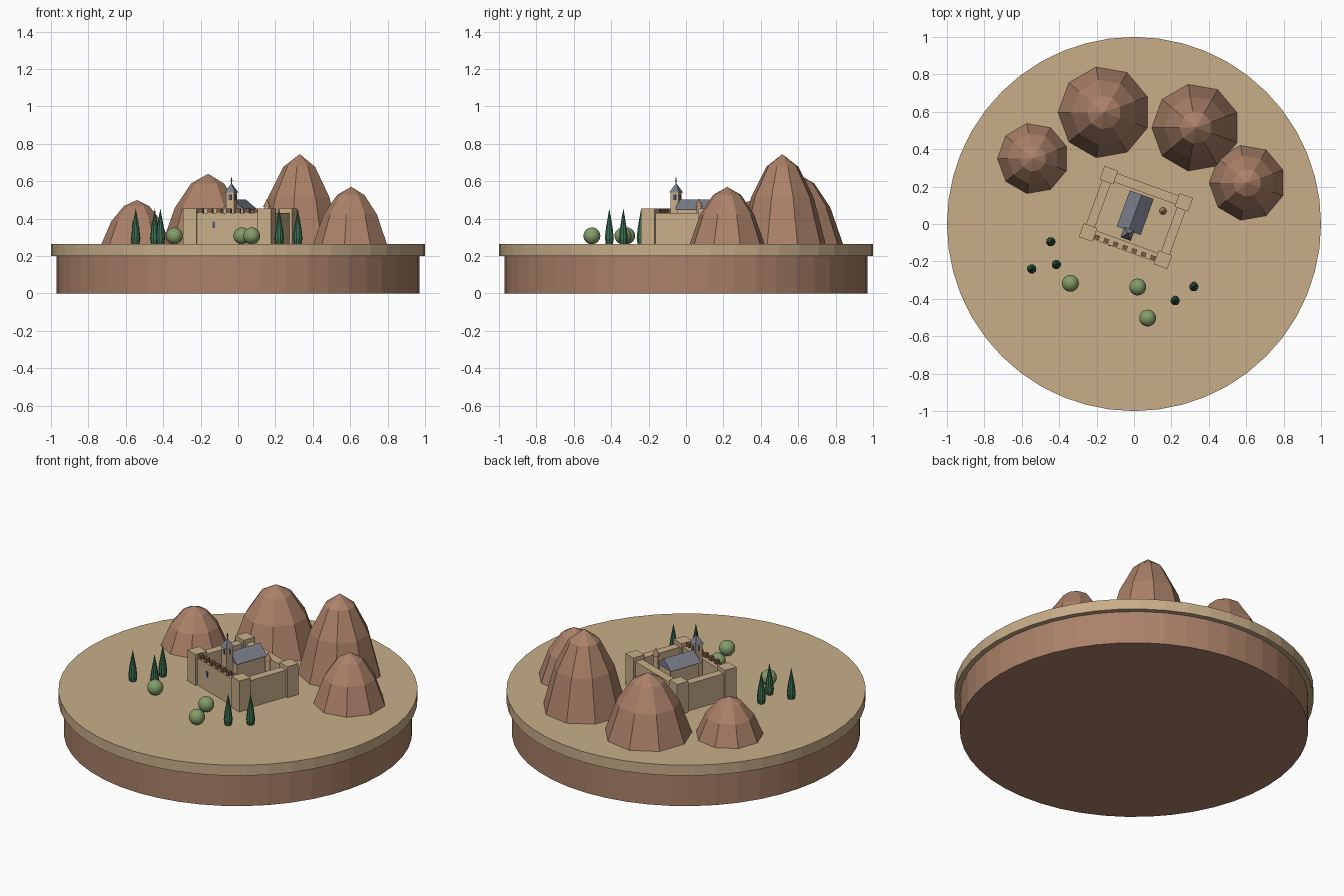
import bpy, bmesh, math
from mathutils import Matrix, Vector

cube = bpy.data.objects.get("Cube")
if cube:
    bpy.data.objects.remove(cube, do_unlink=True)


def material(name, r, g, b):
    m = bpy.data.materials.new(name)
    m.use_nodes = True
    m.diffuse_color = (r, g, b, 1)
    m.node_tree.nodes["Principled BSDF"].inputs["Base Color"].default_value = (r, g, b, 1)
    return m


SAND = material("sandstone", 0.58, 0.42, 0.25)
ROCK = material("brown_rock", 0.41, 0.22, 0.14)
WOOD = material("dark_brown", 0.22, 0.11, 0.06)
SLATE = material("slate_roof", 0.19, 0.205, 0.25)
GLASS = material("window_blue", 0.09, 0.11, 0.17)
CYPRESS = material("cypress_green", 0.045, 0.16, 0.085)
BUSH = material("olive_green", 0.23, 0.33, 0.14)

GROUND = 0.265
CASTLE = Matrix.Translation((0.01, 0.035, GROUND)) @ Matrix.Rotation(math.radians(-20), 4, "Z")


def finish(name, bm, mat, matrix=Matrix()):
    bmesh.ops.recalc_face_normals(bm, faces=bm.faces)
    me = bpy.data.meshes.new(name)
    bm.to_mesh(me)
    bm.free()
    me.materials.append(mat)
    ob = bpy.data.objects.new(name, me)
    ob.matrix_world = matrix
    bpy.context.collection.objects.link(ob)
    return ob


def lathe(name, profile, sides, mat, matrix=Matrix(), turn=0.0):
    """Revolve (radius, height) points; a zero radius makes a tip."""
    bm = bmesh.new()
    rings = []
    for r, z in profile:
        if r == 0:
            rings.append([bm.verts.new((0, 0, z))])
        else:
            angles = [math.radians(turn) + math.tau * i / sides for i in range(sides)]
            rings.append([bm.verts.new((r * math.cos(a), r * math.sin(a), z)) for a in angles])
    for low, high in zip(rings, rings[1:]):
        for i in range(sides):
            j = (i + 1) % sides
            if len(high) == 1:
                bm.faces.new((low[i], low[j], high[0]))
            else:
                bm.faces.new((low[i], low[j], high[j], high[i]))
    for ring in (rings[0], rings[-1]):
        if len(ring) > 1:
            bm.faces.new(ring)
    return finish(name, bm, mat, matrix)


def box(name, centre, size, mat):
    """Box in castle space; centre gives x, y and the bottom height."""
    bm = bmesh.new()
    x, y, z = centre
    place = Matrix.Translation((x, y, z + size[2] / 2)) @ Matrix.Diagonal((*size, 1))
    bmesh.ops.create_cube(bm, size=1, matrix=place)
    return finish(name, bm, mat, CASTLE)


def in_castle(x, y, z=0):
    return CASTLE @ Matrix.Translation((x, y, z))


# Round base and ground slab
lathe("base", [(0.97, 0), (0.97, 0.2)], 48, ROCK)
lathe("ground_slab", [(1, 0.2), (1, GROUND)], 48, SAND)

# Domed nine-sided mountains
for i, (x, y, r, h) in enumerate([(-0.54, 0.35, 0.19, 0.235), (-0.16, 0.597, 0.246, 0.375),
                                  (0.33, 0.515, 0.235, 0.48), (0.605, 0.22, 0.203, 0.305)]):
    dome = [(r, 0), (r * 0.72, h * 0.52), (r * 0.37, h * 0.86), (0, h)]
    lathe(f"mountain_{i + 1}", dome, 9, ROCK, Matrix.Translation((x, y, GROUND)), 20)

# Castle walls and corner towers
HX, HY, WALL, WALL_H = 0.213, 0.163, 0.05, 0.165
for sy, name in ((-1, "front_wall"), (1, "back_wall")):
    box(name, (0, sy * HY, 0), (2 * HX, WALL, WALL_H), SAND)
for sx, name in ((-1, "right_wall"), (1, "left_wall")):
    box(name, (sx * HX, 0, 0), (WALL, 2 * HY, WALL_H), SAND)
for sx in (-1, 1):
    for sy in (-1, 1):
        side = ("front" if sy < 0 else "back") + ("_right" if sx < 0 else "_left")
        box(side + "_tower", (sx * HX, sy * HY, 0), (0.077, 0.077, 0.19), SAND)

# Battlements on the front wall
for i in range(7):
    box(f"merlon_{i + 1}", ((i - 3) * 0.053, -HY - 0.008, WALL_H), (0.026, 0.022, 0.024), WOOD)
box("front_wall_window", (-0.08, -HY - WALL / 2, 0.085), (0.014, 0.006, 0.034), GLASS)

# Chapel with a gabled roof along its length
CX = -0.012
box("chapel", (CX, 0.022, 0), (0.11, 0.19, 0.188), SAND)
bm = bmesh.new()
gable = [Vector((CX + dx, -0.08, z)) for dx, z in ((-0.068, 0.183), (0.068, 0.183), (0, 0.238))]
face = bm.faces.new([bm.verts.new(p) for p in gable])
grown = bmesh.ops.extrude_face_region(bm, geom=[face], use_keep_orig=True)["geom"]
bmesh.ops.translate(bm, vec=(0, 0.205, 0), verts=[v for v in grown if isinstance(v, bmesh.types.BMVert)])
finish("chapel_roof", bm, SLATE, CASTLE)

# Bell tower with windows, pointed roof and cross
BY = -0.098
box("bell_tower", (CX, BY, 0), (0.046, 0.046, 0.278), SAND)
for s, name in ((-1, "front"), (1, "back")):
    box(f"bell_window_{name}", (CX, BY + s * 0.023, 0.235), (0.014, 0.005, 0.028), GLASS)
for s, name in ((-1, "right"), (1, "left")):
    box(f"bell_window_{name}", (CX + s * 0.023, BY, 0.235), (0.005, 0.014, 0.028), GLASS)
lathe("bell_tower_roof", [(0.041, 0.275), (0, 0.325)], 4, SLATE, in_castle(CX, BY), 45)
box("cross_post", (CX, BY, 0.318), (0.005, 0.005, 0.037), WOOD)
box("cross_arm", (CX, BY, 0.338), (0.018, 0.005, 0.005), WOOD)

# Slim round turret in the courtyard
TURRET = Matrix.Translation((0.155, 0.07, GROUND))
lathe("turret", [(0.014, 0), (0.014, 0.2)], 12, SAND, TURRET)
lathe("turret_roof", [(0.021, 0.197), (0, 0.243)], 12, ROCK, TURRET)

# Cypress trees
for i, (x, y) in enumerate([(-0.445, -0.095), (-0.415, -0.217), (-0.547, -0.24),
                            (0.22, -0.41), (0.32, -0.335)]):
    shape = [(0.02, 0), (0.025, 0.03), (0.019, 0.085), (0, 0.19)]
    lathe(f"cypress_{i + 1}", shape, 10, CYPRESS, Matrix.Translation((x, y, GROUND)))

# Round bushes
for i, (x, y) in enumerate([(-0.34, -0.317), (0.02, -0.337), (0.073, -0.503)]):
    bm = bmesh.new()
    bmesh.ops.create_uvsphere(bm, u_segments=24, v_segments=14, radius=0.045)
    bush = finish(f"bush_{i + 1}", bm, BUSH, Matrix.Translation((x, y, GROUND + 0.043)))
    for p in bush.data.polygons:
        p.use_smooth = True
